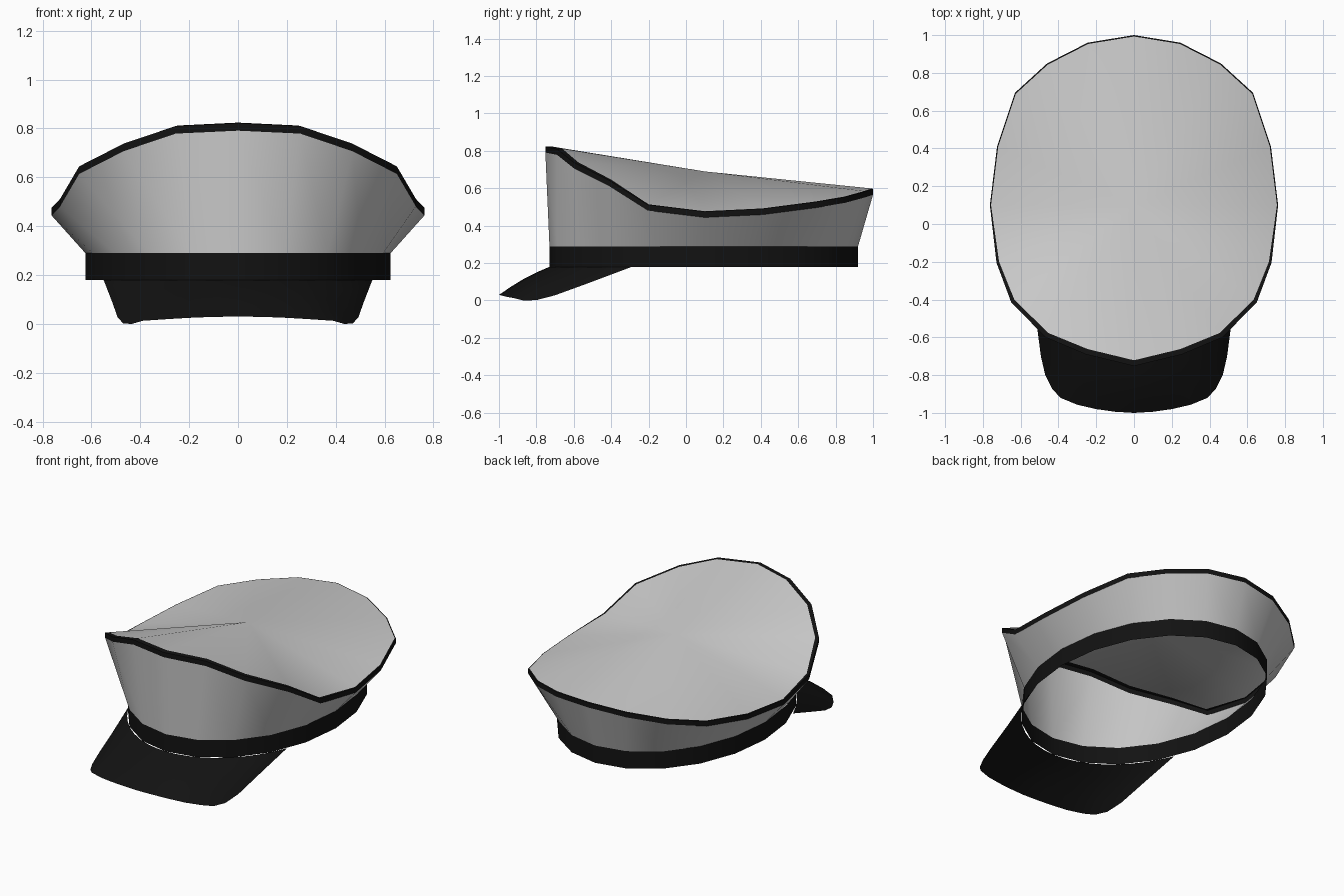
import bpy
from math import sin, cos, pi, asin

if "Cube" in bpy.data.objects:
    bpy.data.objects.remove(bpy.data.objects["Cube"])

black = bpy.data.materials.new("black_cloth")
black.diffuse_color = (0.006, 0.006, 0.006, 1)
black.use_nodes = True
black.node_tree.nodes["Principled BSDF"].inputs["Base Color"].default_value = black.diffuse_color


def add_mesh(name, verts, faces, mat=None):
    me = bpy.data.meshes.new(name)
    me.from_pydata(verts, [], faces)
    me.polygons.foreach_set("use_smooth", [True] * len(me.polygons))
    if mat:
        me.materials.append(mat)
    ob = bpy.data.objects.new(name, me)
    bpy.context.collection.objects.link(ob)
    return ob


def loft(name, rows, mat=None, closed=True):
    n = len(rows[0])
    faces = []
    for r in range(len(rows) - 1):
        for i in range(n if closed else n - 1):
            j = (i + 1) % n
            faces.append((r*n + i, r*n + j, (r+1)*n + j, (r+1)*n + i))
    return add_mesh(name, [p for row in rows for p in row], faces, mat)


def sharpen(ob, angle):
    bpy.ops.object.select_all(action='DESELECT')
    ob.select_set(True)
    bpy.context.view_layer.objects.active = ob
    bpy.ops.object.shade_smooth_by_angle(angle=angle)


# half outline of the crown rim, back to front, mirrored to 20 points
half = [(0, 1.0, .597), (.245, .96, .583), (.46, .85, .553), (.63, .695, .527),
        (.725, .41, .49), (.763, .1, .475), (.728, -.205, .512), (.65, -.415, .645),
        (.468, -.6, .738), (.255, -.69, .81), (0, -.752, .822)]
rim = half + [(-x, y, z) for x, y, z in half[-2:0:-1]]
CY = .095


def band_ring(z):
    return [(.625 * sin(i * pi / 10), CY + .825 * cos(i * pi / 10), z) for i in range(20)]


# inner rim: the piping wraps over the top edge towards the front
inner = []
for x, y, z in rim:
    k = 1 - .008 - .028 * max(0, min(1, (.1 - y) / .8))
    inner.append((x * k, CY + (y - CY) * k, z + .002))
lower = [(x, y, z - .031) for x, y, z in rim]

# crown: fan to one centre point
add_mesh("crown_top", inner + [(0, .1, .69)],
         [((i + 1) % 20, i, 20) for i in range(20)])
# piping, side wall and head band
sharpen(loft("crown_piping", [lower, rim, inner], black), .6)
loft("side_wall", [band_ring(.29), lower])
loft("head_band", [band_ring(.18), band_ring(.29)], black)

# visor: surface between the head band front and a curved outer edge
edge = [(.55, -.29, .18), (.515, -.53, .09), (.493, -.7, .028), (.47, -.8, .002),
        (.435, -.87, 0), (.39, -.92, .013), (.3, -.957, .019), (.2, -.98, .025),
        (.1, -.994, .029), (0, -1.0, .03)]
edge += [(-x, y, z) for x, y, z in edge[-2::-1]]
a0 = asin(.55 / .625)
root = []
for i in range(len(edge)):
    a = a0 * (1 - 2 * i / (len(edge) - 1))
    root.append((.625 * sin(a), CY - .825 * cos(a), .18))
rows = []
for s in range(5):
    t = s / 4
    bow = .012 * sin(pi * t)
    rows.append([tuple(p + (q - p) * t for p, q in zip(u, v)) for u, v in zip(root, edge)])
    rows[-1] = [(x, y, z + bow * (1 - abs(x) / .56)) for x, y, z in rows[-1]]
loft("visor", rows, black, closed=False)
